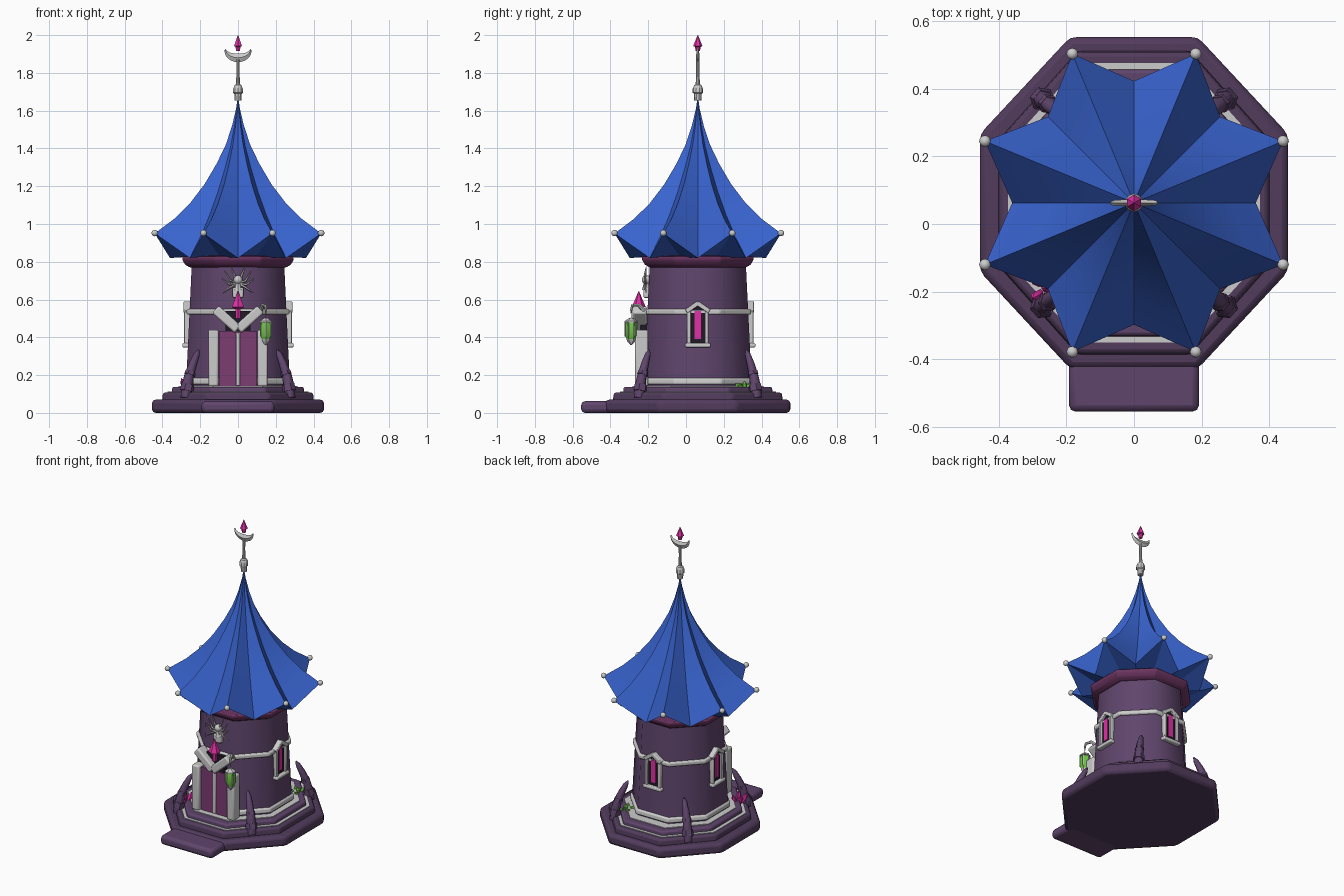
import bpy, bmesh
from math import sin, cos, pi, radians, atan2
from mathutils import Vector, Matrix

if "Cube" in bpy.data.objects:
    bpy.data.objects.remove(bpy.data.objects["Cube"])

CY = 0.0625  # tower axis in y

def mat(name, c):
    m = bpy.data.materials.new(name)
    m.diffuse_color = (*c, 1)
    m.use_nodes = True
    m.node_tree.nodes["Principled BSDF"].inputs["Base Color"].default_value = m.diffuse_color
    return m

PURPLE = mat("purple_stone", (.115, .06, .15))
DARKP = mat("dark_stone", (.085, .045, .11))
ROOF = mat("blue_roof", (.04, .125, .62))
MAG = mat("magenta_wood", (.2, .045, .17))
COLLAR = mat("collar_wood", (.15, .035, .12))
PINK = mat("pink_crystal", (.75, .03, .38))
GREEN = mat("green_glow", (.16, .55, .06))
BLACK = mat("dark_recess", (.015, .01, .02))

def finish(bm, name, m=None, bevel=0, sharp=32):
    bmesh.ops.recalc_face_normals(bm, faces=bm.faces)
    me = bpy.data.meshes.new(name)
    bm.to_mesh(me)
    bm.free()
    me.shade_smooth()
    me.set_sharp_from_angle(angle=radians(sharp))
    if m:
        me.materials.append(m)
    ob = bpy.data.objects.new(name, me)
    bpy.context.collection.objects.link(ob)
    if bevel:
        b = ob.modifiers.new("bevel", 'BEVEL')
        b.width, b.segments, b.limit_method = bevel, 2, 'ANGLE'
    return ob

def lathe(name, prof, m=None, n=8, c=(0, CY), ys=1, closed=False, bevel=0, sharp=32):
    """Prism stack from (apothem, z) profile; closed makes a ring."""
    bm = bmesh.new()
    rows = []
    for r, z in prof:
        R = r / cos(pi / n)
        rows.append([bm.verts.new((c[0] + R * cos((i + .5) * 2 * pi / n),
                                   c[1] + R * ys * sin((i + .5) * 2 * pi / n), z)) for i in range(n)])
    pairs = list(zip(rows, rows[1:])) + ([(rows[-1], rows[0])] if closed else [])
    for a, b in pairs:
        for i in range(n):
            bm.faces.new((a[i], a[(i + 1) % n], b[(i + 1) % n], b[i]))
    if not closed:
        bm.faces.new(rows[0][::-1])
        bm.faces.new(rows[-1])
    return finish(bm, name, m, bevel, sharp)

def box(name, c, s, m=None, bevel=0, rot=None):
    bm = bmesh.new()
    bmesh.ops.create_cube(bm, size=1, matrix=Matrix.Translation(c) @ (rot or Matrix()) @ Matrix.Diagonal((*s, 1)))
    return finish(bm, name, m, bevel)

def tube(name, pts, radii, m=None, n=6, sharp=32):
    """Tapered tube along a path."""
    bm = bmesh.new()
    pts = [Vector(p) for p in pts]
    rows = []
    for i, (p, r) in enumerate(zip(pts, radii)):
        d = pts[min(i + 1, len(pts) - 1)] - pts[max(i - 1, 0)]
        q = d.to_track_quat('Z', 'Y')
        rows.append([bm.verts.new(p + q @ Vector((r * cos(k * 2 * pi / n), r * sin(k * 2 * pi / n), 0))) for k in range(n)])
    for a, b in zip(rows, rows[1:]):
        for k in range(n):
            bm.faces.new((a[k], a[(k + 1) % n], b[(k + 1) % n], b[k]))
    bm.faces.new(rows[0][::-1])
    bm.faces.new(rows[-1])
    return finish(bm, name, m, sharp=sharp)

def ball(name, c, r, m=None):
    bm = bmesh.new()
    bmesh.ops.create_uvsphere(bm, u_segments=12, v_segments=8, radius=r, matrix=Matrix.Translation(c))
    return finish(bm, name, m)

# stepped base
lathe("base_slab", [(.456, 0), (.456, .07)], DARKP, ys=1.075, bevel=.02)
lathe("middle_step", [(.402, .06), (.397, .108)], DARKP, ys=1.12, bevel=.012)
lathe("step_trim", [(.372, .1), (.372, .112)], ys=1.11)
lathe("upper_step", [(.35, .1), (.348, .138)], PURPLE, ys=1.13, bevel=.01)
lathe("foot_plate", [(.315, .13), (.315, .143)], ys=1.1)
lathe("foot_trim", [(.255, .15), (.288, .15), (.284, .185), (.255, .185)], ys=1.05, closed=True, bevel=.01)
box("entry_step", (0, -.455, .031), (.385, .2, .062), PURPLE, .02)

# tower body
lathe("tower_wall", [(.276, .13), (.262, .42), (.244, .8)], PURPLE, ys=1.04, sharp=50)
lathe("wall_band", [(.245, .52), (.272, .52), (.272, .55), (.245, .55)], ys=1.04, closed=True, bevel=.009)
lathe("roof_collar", [(.255, .77), (.28, .785), (.295, .81), (.295, .828), (.25, .832)], COLLAR, bevel=.006)

# pleated roof: star cross-sections, closed underneath down to the collar
ridge = [(.477, .95), (.362, 1.03), (.275, 1.11), (.192, 1.21), (.122, 1.32), (.07, 1.42), (.034, 1.52),
         (.011, 1.61), (.003, 1.66)]
bm = bmesh.new()
rows = [[bm.verts.new((.25 * cos((i + 1) * pi / 8), CY + .25 * sin((i + 1) * pi / 8), .828)) for i in range(16)]]
for r, z in ridge:
    t = r / .477
    row = []
    for i in range(16):
        a = (i + 1) * pi / 8
        f, dz = (1, 0) if i % 2 == 0 else (.8 - .045 * t, .13 * t ** 1.3)
        row.append(bm.verts.new((r * f * cos(a), CY + r * f * sin(a), z - dz)))
    rows.append(row)
for a, b in zip(rows, rows[1:]):
    for i in range(16):
        bm.faces.new((a[i], a[(i + 1) % 16], b[(i + 1) % 16], b[i]))
bm.faces.new(rows[-1])
finish(bm, "pleated_roof", ROOF, sharp=25)
for i in range(8):
    a = (i + .5) * pi / 4
    ball("roof_tip_bead", (.477 * cos(a), CY + .477 * sin(a), .952), .017)

# finial with crescent and spike
lathe("finial_base", [(.018, 1.655), (.02, 1.69), (.026, 1.695), (.026, 1.715), (.018, 1.735), (.011, 1.74),
                      (.008, 1.8), (.009, 1.88)], n=10)
bm = bmesh.new()
N = 14
rings = []
for i in range(N + 1):
    a = pi * (1.03 + .94 * i / N)
    w = .002 + .021 * sin(pi * i / N)
    mid = Vector((.068 * cos(a), CY, 1.93 + .05 * sin(a)))
    out = Vector((cos(a), 0, sin(a)))
    side = Vector((0, .006 + .004 * sin(pi * i / N), 0))
    rings.append([bm.verts.new(mid + v) for v in (out * w, side, -out * w, -side)])
for a, b in zip(rings, rings[1:]):
    for k in range(4):
        bm.faces.new((a[k], a[(k + 1) % 4], b[(k + 1) % 4], b[k]))
bm.faces.new(rings[0])
bm.faces.new(rings[-1])
finish(bm, "finial_crescent")
lathe("finial_spike", [(.01, 1.915), (.013, 1.938), (.021, 1.942), (.001, 2.0)], PINK, n=6)

# windows on the two sides and the back
for ang, d in ((0, .262), (pi / 2, .272), (pi, .262)):
    T = Matrix.Translation((0, CY, 0)) @ Matrix.Rotation(ang, 4, 'Z')
    parts = [box("window_recess", (d, 0, .455), (.02, .085, .18), BLACK),
             box("window_peak_recess", (d, 0, .54), (.018, .05, .05), BLACK, 0, Matrix.Rotation(pi / 4, 4, 'X')),
             box("window_glow", (d + .008, 0, .465), (.014, .034, .15), PINK),
             box("window_sill", (d + .008, 0, .358), (.05, .135, .022), None, .006)]
    for s in (-1, 1):
        parts.append(box("window_post", (d + .006, s * .047, .455), (.034, .02, .18), None, .004))
        parts.append(box("window_gable", (d + .008, s * .029, .56), (.036, .078, .024), None, .004,
                         Matrix.Rotation(-s * .6, 4, 'X')))
    for p in parts:
        p.matrix_world = T

# doorway
box("door_panel", (0, -.23, .285), (.2, .036, .29), MAG)
box("door_divider", (0, -.243, .285), (.022, .022, .28), None, .004)
box("door_peak_recess", (0, -.222, .485), (.13, .04, .11), BLACK)
for s in (-1, 1):
    box("door_pillar", (s * .13, -.235, .29), (.054, .07, .3), None, .01)
    box("door_lintel", (s * .06, -.245, .495), (.16, .075, .052), None, .01,
        Matrix.Rotation(-s * atan2(.09, .1), 4, 'Y'))
lathe("door_spike", [(.012, .5), (.014, .55), (.032, .56), (.001, .645)], PINK, n=6, c=(0, -.25))

# insect emblem over the door
ey = -.21
box("emblem_body", (0, ey, .637), (.056, .03, .055), None, .006)
tube("emblem_neck", [(0, ey, .65), (0, ey, .685)], [.024, .014], n=8)
ball("emblem_head", (0, ey, .705), .024)
for s in (-1, 1):
    for e in ((.04, .7, .07, .75), (.045, .68, .085, .71), (.04, .665, .08, .635), (.02, .73, .04, .775)):
        tube("emblem_leg", [(0, ey, .685), (s * e[0], ey - .008, e[1]), (s * e[2], ey, e[3])], [.006, .006, .002], n=5)

# hanging lantern
lx, ly = .147, -.29
tube("lantern_hook", [(.12, -.22, .54), (.13, -.25, .57), (.145, -.285, .568), (lx, ly, .545), (lx, ly, .49)],
     [.012, .01, .008, .006, .005])
lathe("lantern_glass", [(.018, .385), (.028, .41), (.028, .46), (.02, .485)], GREEN, n=6, c=(lx, ly))
lathe("lantern_cap", [(.03, .478), (.03, .486), (.008, .503)], n=6, c=(lx, ly))
lathe("lantern_foot", [(.004, .36), (.018, .378), (.022, .39)], n=6, c=(lx, ly))
for i in range(6):
    a = (i + .5) * pi / 3
    x, y = lx + .032 * cos(a), ly + .032 * sin(a)
    tube("lantern_rib", [(x, y, .405), (x, y, .48)], [.004, .004], n=4)

# curved horn buttresses on the diagonals
for sx in (-1, 1):
    for sy in (-1, 1):
        path = [(.275, .31, .08), (.27, .305, .14), (.258, .295, .2), (.238, .279, .26), (.218, .264, .31), (.207, .256, .335)]
        tube("horn_buttress", [(sx * x, CY + sy * y, z) for x, y, z in path],
             [.03, .03, .026, .022, .016, .004], PURPLE, sharp=70)
        tube("horn_cuff", [(sx * .272, CY + sy * .307, .115), (sx * .265, CY + sy * .301, .15)], [.037, .034], PURPLE)
        tube("horn_ring", [(sx * .256, CY + sy * .294, .2), (sx * .25, CY + sy * .289, .218)], [.03, .028], PURPLE)

# crystal clusters
for name, m, cx, cy, h in (("pink_shard", PINK, -.26, -.19, .085), ("green_shard", GREEN, .23, .31, .05)):
    for i in range(5):
        a = i * 2 * pi / 5
        k = 0 if i == 0 else 1
        p = Vector((cx + .02 * k * cos(a), cy + .02 * k * sin(a), .12))
        t = Vector((.03 * k * cos(a), .03 * k * sin(a), h * (1 - .25 * k)))
        tube(name, [p, p + t * .65, p + t], [.009, .014, .001], m, 5)
